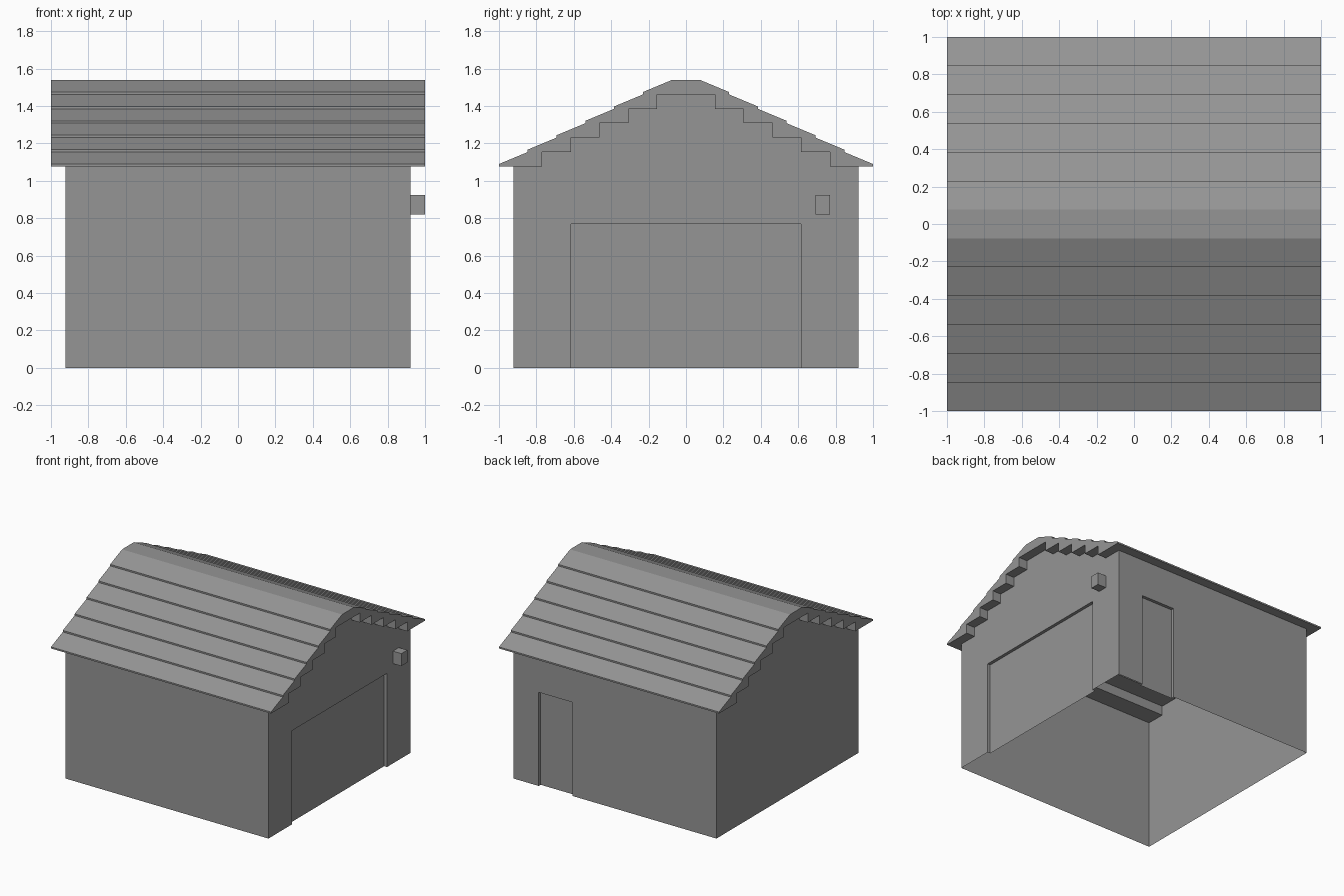
import bpy, bmesh

cube = bpy.data.objects.get("Cube")
if cube:
    bpy.data.objects.remove(cube, do_unlink=True)

U = 1 / 13            # one building module
HALF = 12 * U         # half width of the walls
EAVE = 14 * U         # wall height
RECESS = U / 3        # depth of the door recesses

grey = bpy.data.materials.new("plain_grey")
grey.use_nodes = True
colour = (0.3, 0.3, 0.3, 1)
grey.diffuse_color = colour
grey.node_tree.nodes["Principled BSDF"].inputs["Base Color"].default_value = colour


def make_object(name, faces):
    """Weld a list of polygons (lists of points) into one flat-shaded object."""
    bm = bmesh.new()
    for points in faces:
        bm.faces.new([bm.verts.new(p) for p in points])
    bmesh.ops.remove_doubles(bm, verts=bm.verts, dist=0.0005)
    bmesh.ops.recalc_face_normals(bm, faces=bm.faces)
    mesh = bpy.data.meshes.new(name)
    bm.to_mesh(mesh)
    bm.free()
    mesh.materials.append(grey)
    obj = bpy.data.objects.new(name, mesh)
    bpy.context.collection.objects.link(obj)
    return obj


def on_x(x):
    return lambda a, z: (x, a, z)


def on_y(y):
    return lambda a, z: (a, y, z)


def doorway(a0, a1, top):
    """Outline of a door opening, running from floor to floor."""
    return [(a0, 0), (a0, top), (a1, top), (a1, 0)]


def door_faces(outline, plane):
    """Recessed door panel with its jambs and lintel."""
    outer, inner = plane(HALF), plane(HALF - RECESS)
    faces = [[inner(*p) for p in outline]]
    for p, q in zip(outline, outline[1:]):
        faces.append([outer(*p), outer(*q), inner(*q), inner(*p)])
    return faces


# Walls: thin shell, open underneath, gables rise behind the stepped roof ends
garage = doorway(-8 * U, 8 * U, 10 * U)
side = doorway(5 * U, 9 * U, 10 * U)
gable_top = [(HALF, 0), (HALF, EAVE), (2 * U, 19 * U),
             (-2 * U, 19 * U), (-HALF, EAVE), (-HALF, 0)]
plain_top = [(HALF, 0), (HALF, EAVE), (-HALF, EAVE), (-HALF, 0)]
walls = [
    [on_x(-HALF)(*p) for p in gable_top],
    [on_x(HALF)(*p) for p in gable_top + garage],
    [on_y(-HALF)(*p) for p in plain_top],
    [on_y(HALF)(*p) for p in plain_top + side],
]
walls += door_faces(garage, on_x) + door_faces(side, on_y)
make_object("walls_and_doors", walls)

# Roof: overlapping sloped courses above, square steps below
upper, lower = [], []
for k in range(6):
    y, z = (13 - 2 * k) * U, EAVE + k * U
    upper += [(y, z + U / 6), (y - 2 * U, z + U)]
    lower += [(y - 3 * U, z), (y - 3 * U, z + U)]
lower = [(13 * U, EAVE)] + lower[:-2]
lower.append((2 * U, 19 * U))
half = list(dict.fromkeys(lower))[::-1] + upper
profile = half + [(-y, z) for y, z in reversed(half)]

bm = bmesh.new()
section = bm.faces.new([bm.verts.new((-1, y, z)) for y, z in profile])
bmesh.ops.remove_doubles(bm, verts=bm.verts, dist=0.0005)
ext = bmesh.ops.extrude_face_region(bm, geom=bm.faces[:], use_keep_orig=True)
moved = [v for v in ext["geom"] if isinstance(v, bmesh.types.BMVert)]
bmesh.ops.translate(bm, verts=moved, vec=(2, 0, 0))
bmesh.ops.recalc_face_normals(bm, faces=bm.faces)
roof_mesh = bpy.data.meshes.new("roof")
bm.to_mesh(roof_mesh)
bm.free()
roof_mesh.materials.append(grey)
bpy.context.collection.objects.link(bpy.data.objects.new("roof", roof_mesh))

# Wall lamp beside the large door
bpy.ops.mesh.primitive_cube_add(size=1, location=(12.5 * U, 9.5 * U, (34 / 3) * U))
lamp = bpy.context.object
lamp.name = "wall_lamp"
lamp.scale = (U, U, U * 4 / 3)
lamp.data.materials.append(grey)
